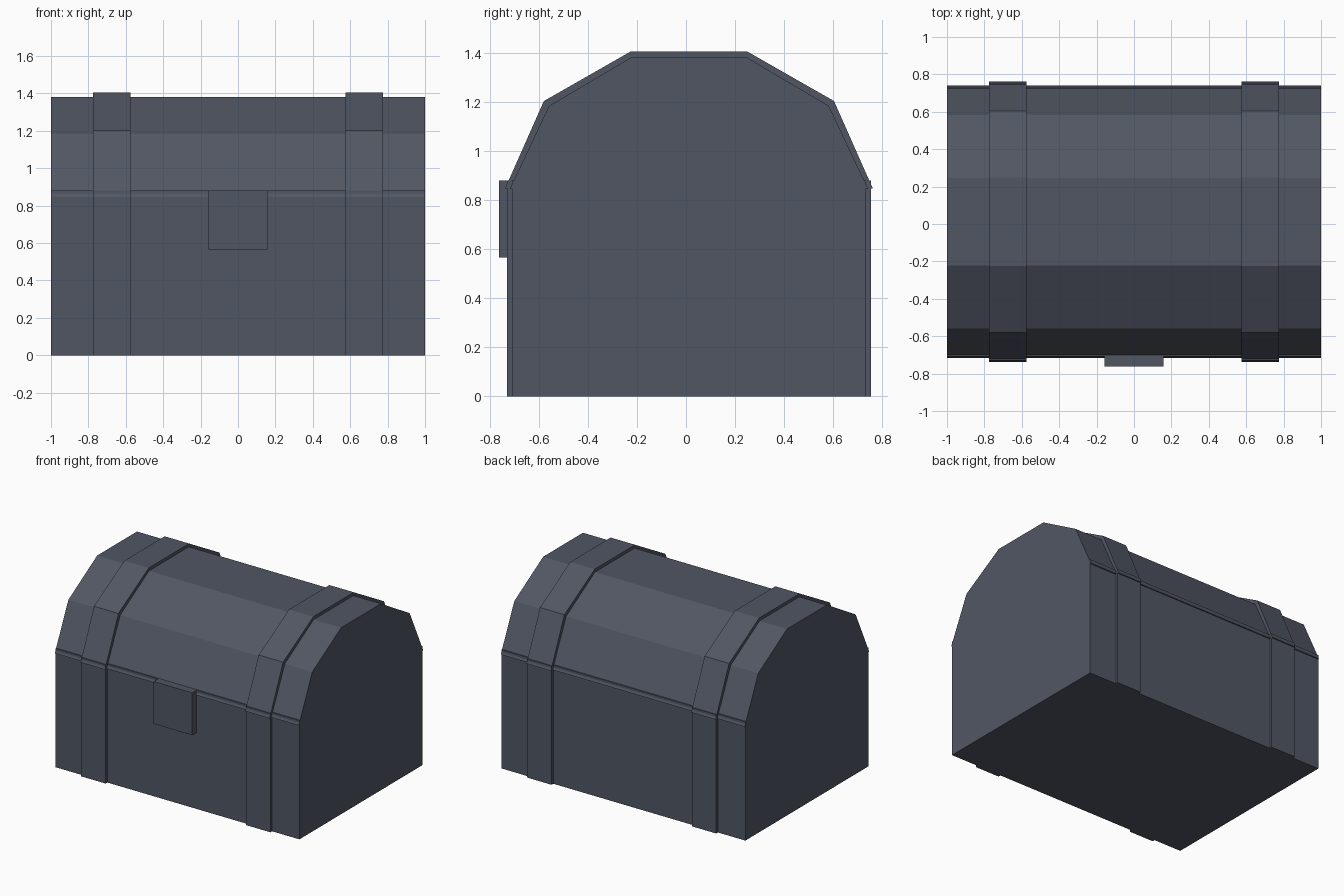
import bpy, bmesh

if "Cube" in bpy.data.objects:
    bpy.data.objects.remove(bpy.data.objects["Cube"])

CY = 0.012          # y centre of the chest (the latch shifts it back a little)
LID_Z = 0.847       # lower edge of the lid
RIM_Z = 0.88        # top of the box, poking out just past the sloped lid

# dark slate colour shared by every part
slate = bpy.data.materials.new("dark_slate")
slate.diffuse_color = (0.082, 0.094, 0.125, 1)
slate.use_nodes = True
slate.node_tree.nodes["Principled BSDF"].inputs["Base Color"].default_value = slate.diffuse_color


def prism(name, profile, x0, x1):
    """Extrude a closed (y, z) profile along x."""
    bm = bmesh.new()
    face = bm.faces.new([bm.verts.new((x0, y + CY, z)) for y, z in profile])
    ext = bmesh.ops.extrude_face_region(bm, geom=[face])
    verts = [v for v in ext["geom"] if isinstance(v, bmesh.types.BMVert)]
    bmesh.ops.translate(bm, verts=verts, vec=(x1 - x0, 0, 0))
    bmesh.ops.recalc_face_normals(bm, faces=bm.faces)
    mesh = bpy.data.meshes.new(name)
    bm.to_mesh(mesh)
    bm.free()
    mesh.materials.append(slate)
    ob = bpy.data.objects.new(name, mesh)
    bpy.context.collection.objects.link(ob)
    return ob


def rect(y0, y1, z0, z1):
    return [(y0, z0), (y1, z0), (y1, z1), (y0, z1)]


def arch(half):
    """Mirror the back half of a lid outline to the front."""
    return half + [(-y, z) for y, z in reversed(half)]


lid_outline = arch([(0.729, LID_Z), (0.570, 1.183), (0.233, 1.382)])
band_outline = arch([(0.749, LID_Z), (0.591, 1.203), (0.237, 1.405)])

# box and faceted lid
prism("chest_box", rect(-0.721, 0.721, 0, RIM_Z), -1, 1)
prism("lid", lid_outline, -1, 1)

# straps over the lid and down the front and back
for side, x0 in (("left", -0.775), ("right", 0.575)):
    x1 = x0 + 0.2
    prism(side + "_lid_strap", band_outline + lid_outline[::-1], x0, x1)
    prism(side + "_front_strap", rect(-0.741, -0.721, 0, RIM_Z), x0, x1)
    prism(side + "_back_strap", rect(0.721, 0.741, 0, RIM_Z), x0, x1)

# latch plate on the front
prism("latch", rect(-0.773, -0.715, 0.566, RIM_Z), -0.159, 0.157)
